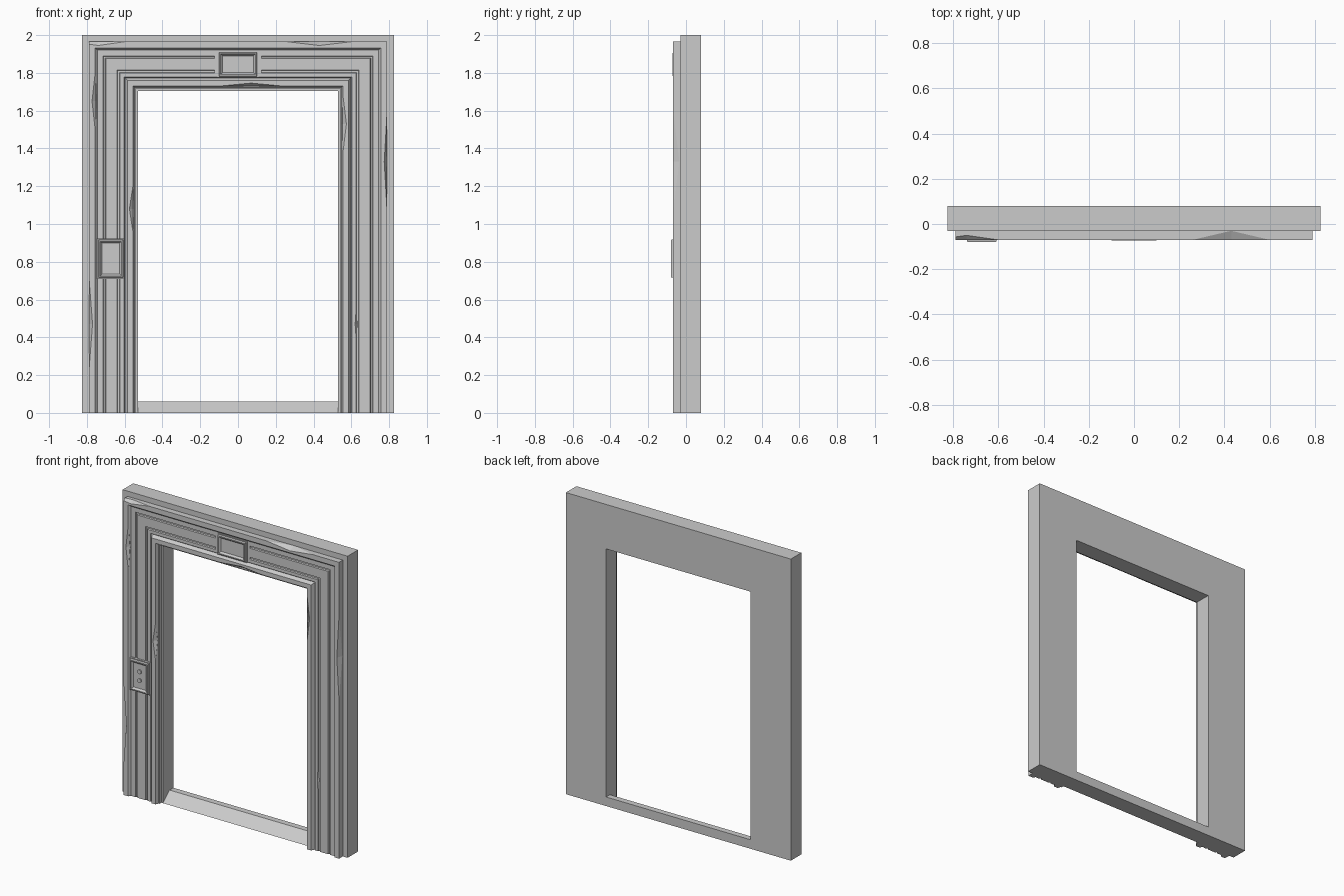
import bpy, bmesh
from mathutils import Matrix, Vector

cube = bpy.data.objects.get("Cube")
if cube:
    bpy.data.objects.remove(cube)

HALF, HEAD = 0.53, 1.705      # half width and height of the opening

grey = bpy.data.materials.new("stone grey")
grey.use_nodes = True
colour = (0.6, 0.6, 0.6, 1)
grey.diffuse_color = colour
grey.node_tree.nodes["Principled BSDF"].inputs["Base Color"].default_value = colour


def finish(bm, name):
    bmesh.ops.recalc_face_normals(bm, faces=bm.faces)
    mesh = bpy.data.meshes.new(name)
    bm.to_mesh(mesh)
    bm.free()
    mesh.materials.append(grey)
    obj = bpy.data.objects.new(name, mesh)
    bpy.context.collection.objects.link(obj)
    return obj


def loft(name, rings):
    """Join closed rings of points into a capped solid."""
    bm = bmesh.new()
    rows = [[bm.verts.new(p) for p in ring] for ring in rings]
    for a, b in zip(rows, rows[1:]):
        for i in range(len(a)):
            j = (i + 1) % len(a)
            bm.faces.new((a[i], a[j], b[j], b[i]))
    bm.faces.new(rows[0])
    bm.faces.new(rows[-1])
    return finish(bm, name)


def portal(name, profile):
    """Sweep an (outward, y) profile up, across and down around the opening."""
    rings = []
    for side, top in ((-1, 0), (-1, 1), (1, 1), (1, 0)):
        rings.append([(side * (HALF + u), y, top * (HEAD + u)) for u, y in profile])
    return loft(name, rings)


def box(name, x0, x1, y0, y1, z0, z1):
    return loft(name, [[(x, y0, z0), (x, y1, z0), (x, y1, z1), (x, y0, z1)]
                       for x in (x0, x1)])


def panel(name, x, z, w, h, back, front):
    """Plate with a bevelled raised border around a sunken field."""
    steps = ((0, back), (0, front + 0.012), (0.006, front + 0.012),
             (0.009, front), (0.016, front), (0.026, front + 0.012))
    rings = []
    for inset, y in steps:
        a, b = w / 2 - inset, h / 2 - inset
        rings.append([(x - a, y, z - b), (x + a, y, z - b),
                      (x + a, y, z + b), (x - a, y, z + b)])
    return loft(name, rings)


# Wall block and sloping sill
portal("wall_surround", [(0, -0.03), (0.295, -0.03), (0.295, 0.08), (0, 0.08)])
loft("sill_ramp", [[(x, -0.03, 0), (x, 0.04, 0.06), (x, 0.08, 0.06), (x, 0.08, 0)]
                   for x in (-HALF, HALF)])

# Moulded trim with two narrow channels
BAND, CHANNEL = -0.055, -0.046
trim = portal("moulded_trim", [
    (0.26, -0.02), (0.26, -0.07), (0.227, -0.07), (0.215, BAND),
    (0.185, BAND), (0.182, CHANNEL), (0.173, CHANNEL), (0.17, BAND),
    (0.11, BAND), (0.107, CHANNEL), (0.098, CHANNEL), (0.095, BAND),
    (0.074, BAND), (0.068, CHANNEL), (0.055, -0.07), (0.026, -0.07),
    (0.018, -0.05), (0.012, -0.05), (0.012, -0.02)])

# Chips along the trim edges: upright flag, x, z, half length, width, depth
chips = [
    (0, 0.43, 1.965, 0.17, 0.02, 0.04), (0, -0.74, 1.965, 0.14, 0.02, 0.02),
    (0, 0.07, 1.73, 0.17, 0.016, 0.02), (1, -0.79, 0.47, 0.26, 0.02, 0.03),
    (1, -0.755, 1.65, 0.16, 0.018, 0.016), (1, 0.79, 1.33, 0.28, 0.016, 0.035),
    (1, 0.552, 1.53, 0.18, 0.022, 0.02), (1, 0.63, 0.47, 0.15, 0.01, 0.012),
    (1, -0.555, 1.08, 0.13, 0.02, 0.02)]
for upright, x, z, length, width, depth in chips:
    bm = bmesh.new()
    bmesh.ops.create_icosphere(bm, subdivisions=1, radius=1)
    bmesh.ops.delete(bm, geom=bm.verts[:], context='VERTS')
    points = []
    for axis in range(3):
        for sign in (-1, 1):
            p = Vector((0, 0, 0))
            p[axis] = sign
            points.append(bm.verts.new(p))
    bmesh.ops.convex_hull(bm, input=points)
    size = (width, depth, length) if upright else (length, depth, width)
    front = BAND if x == 0.63 else -0.07
    bm.transform(Matrix.Translation((x, front, z)) @ Matrix.Diagonal((*size, 1)))
    cutter = finish(bm, "chip_cutter")
    cutter.hide_render = True
    cutter.hide_set(True)
    cut = trim.modifiers.new("chip", 'BOOLEAN')
    cut.operation = 'DIFFERENCE'
    cut.solver = 'EXACT'
    cut.object = cutter

# Bake the chips so the cutters can go
bpy.context.view_layer.update()
baked = bpy.data.meshes.new_from_object(
    trim.evaluated_get(bpy.context.evaluated_depsgraph_get()))
trim.modifiers.clear()
trim.data = baked
for obj in [o for o in bpy.data.objects if o.name.startswith("chip_cutter")]:
    bpy.data.objects.remove(obj)

# Channels stop short of the indicator
for i, u in enumerate((0.0975, 0.1725)):
    box("channel_stop_%d" % (i + 1), -0.125, 0.125, BAND, -0.04,
        HEAD + u - 0.0025, HEAD + u + 0.0125)

# Indicator over the door and call plate on the right jamb
panel("floor_indicator", 0, 1.845, 0.215, 0.14, -0.04, -0.072)
panel("call_plate", -0.673, 0.817, 0.145, 0.215, -0.04, -0.08)

# Call buttons
for name, z in (("upper_button", 0.848), ("lower_button", 0.79)):
    bm = bmesh.new()
    bmesh.ops.create_cone(bm, cap_ends=True, segments=16,
                          radius1=0.014, radius2=0.014, depth=0.012)
    bm.transform(Matrix.Translation((-0.673, -0.069, z))
                 @ Matrix.Rotation(1.5708, 4, 'X'))
    finish(bm, name)
